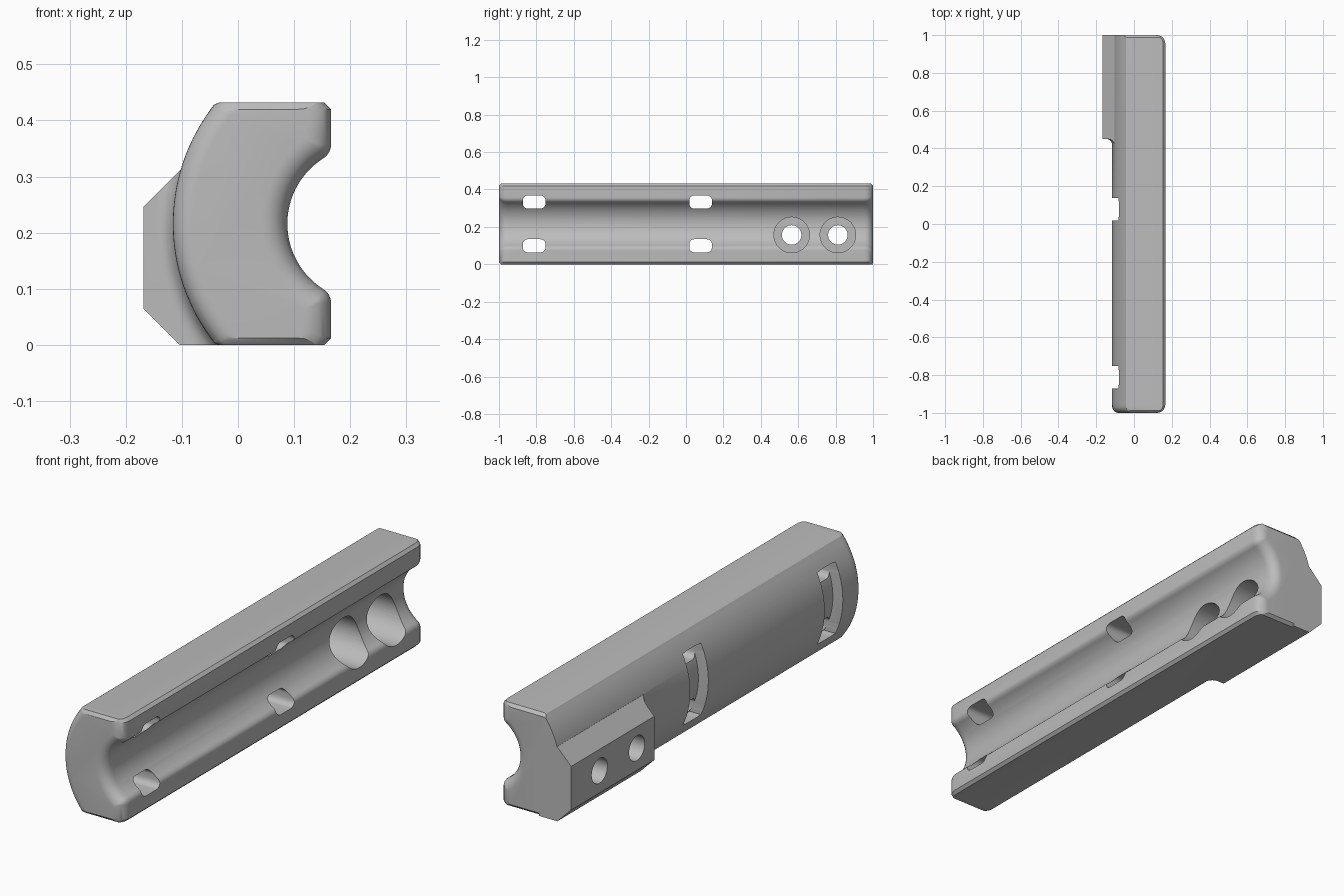
import bpy, bmesh
from math import sin, cos, pi, sqrt, asin, atan2, radians

cube = bpy.data.objects.get("Cube")
if cube:
    bpy.data.objects.remove(cube)

# Shared dimensions: the shell is a ring segment about one long axis
CX, CZ = 0.226, 0.216
R_OUT, R_IN, LIP, HALF = 0.342, 0.138, 0.166, 0.216

grey = bpy.data.materials.new("matte grey")
grey.use_nodes = True
grey.diffuse_color = (0.5, 0.5, 0.5, 1)
grey.node_tree.nodes["Principled BSDF"].inputs["Base Color"].default_value = (0.5, 0.5, 0.5, 1)


def loft(name, rings):
    """Closed solid through matching rings of 3D points."""
    bm = bmesh.new()
    loops = [[bm.verts.new(p) for p in ring] for ring in rings]
    n = len(loops[0])
    for a, b in zip(loops, loops[1:]):
        for i in range(n):
            j = (i + 1) % n
            bm.faces.new((a[i], a[j], b[j], b[i]))
    bm.faces.new(loops[0])
    bm.faces.new(loops[-1])
    bmesh.ops.recalc_face_normals(bm, faces=bm.faces)
    mesh = bpy.data.meshes.new(name)
    bm.to_mesh(mesh)
    bm.free()
    mesh.materials.append(grey)
    obj = bpy.data.objects.new(name, mesh)
    bpy.context.collection.objects.link(obj)
    return obj


def prism_y(name, pts, lo, hi):
    return loft(name, [[(x, y, z) for x, z in pts] for y in (lo, hi)])


def prism_x(name, pts, lo, hi):
    return loft(name, [[(x, y, z) for y, z in pts] for x in (lo, hi)])


def arc(cx, cz, r, a, b, n):
    return [(cx + r * cos(a + (b - a) * i / n), cz + r * sin(a + (b - a) * i / n))
            for i in range(n + 1)]


def circle(cx, cz, r, n=48):
    return arc(cx, cz, r, 0, 2 * pi, n)[:-1]


def rounded_rect(cy, cz, w, h, r):
    pts = []
    for k, (sx, sz) in enumerate(((1, 1), (-1, 1), (-1, -1), (1, -1))):
        pts += arc(cy + sx * (w / 2 - r), cz + sz * (h / 2 - r), r,
                   k * pi / 2, (k + 1) * pi / 2, 6)
    return pts


def combine(target, tool, operation):
    mod = target.modifiers.new(operation, "BOOLEAN")
    mod.operation, mod.object, mod.solver = operation, tool, "EXACT"
    bpy.ops.object.select_all(action="DESELECT")
    bpy.context.view_layer.objects.active = target
    target.select_set(True)
    bpy.ops.object.modifier_apply(modifier=mod.name)
    bpy.data.objects.remove(tool)


def section(d_in, d_out, d_top):
    """Cross-section inset on the groove side, the outer arc and the flats."""
    h, ro, ri, lip = HALF - d_top, R_OUT - d_out, R_IN + d_in, LIP - d_in
    end = pi - asin((h - 0.01) / ro)
    half = arc(CX, 0, ro, pi, end, 24)
    half += [(half[-1][0] + 0.004, h - 0.004), (half[-1][0] + 0.013, h)]
    half += [(lip - 0.012, h), (lip, h - 0.012)]
    r = max(0.03 - d_in, 0.006)
    fx = lip - r
    fz = sqrt((ri + r) ** 2 - (fx - CX) ** 2)
    half += arc(fx, fz, r, 0, atan2(-fz, CX - fx), 6)
    half += arc(CX, 0, ri, atan2(fz, fx - CX), pi, 20)[1:]
    full = half + [(x, -z) for x, z in half[-2:0:-1]]
    return [(x, CZ + z) for x, z in full]


def round_inset(s, r):
    return r - sqrt(r * r - (r - s) ** 2) if s < r else 0


# Shell with softened ends
steps = [0, 0.001, 0.004, 0.008, 0.012, 0.02, 0.03, 0.045]
rings = []
for front in (True, False):
    for s in (steps if front else steps[::-1]):
        pts = section(round_inset(s, 0.045),
                      round_inset(s, 0.035) if front else 0, max(0, 0.012 - s))
        y = -1 + s if front else 1 - s
        rings.append([(x, y, z) for x, z in pts])
body = loft("grip_shell", rings)

# Mounting block, blended into the shell at its front end
block = prism_y("mounting_block", [(-0.168, 0.064), (-0.168, 0.247), (-0.103, 0.312),
                                   (-0.02, 0.312), (-0.02, 0), (-0.104, 0), (-0.118, 0.014)],
                0.41, 1)
flare = [(0.40, R_OUT - 0.006), (0.42, R_OUT - 0.002)]
flare += [(0.42 + 0.03 * sin(t * pi / 12), R_OUT + 0.03 * (1 - cos(t * pi / 12)))
          for t in range(1, 7)]
flare += [(0.4501, 0.6), (1.05, 0.6)]
flare_tool = loft("flare_tool", [[(x, y, z) for x, z in circle(CX, CZ, r, 128)]
                                 for y, r in flare])
combine(block, flare_tool, "INTERSECT")
combine(body, block, "UNION")

# Counterbored bolt holes
for y in (0.565, 0.812):
    combine(body, prism_x("bolt_hole", circle(y, 0.157, 0.052), -0.3, 0.3), "DIFFERENCE")
    combine(body, prism_x("counterbore", circle(y, 0.157, 0.095), -0.08, 0.3), "DIFFERENCE")

# Strap channels: an arc across the outside and two windows into the groove
for y in (-0.812, 0.078):
    a = asin(0.15 / 0.296)
    pts = arc(CX, CZ, 0.296, pi - a, pi + a, 24)
    pts += [(-0.3, CZ - 0.15), (-0.3, CZ + 0.15)]
    combine(body, prism_y("strap_channel", pts, y - 0.06, y + 0.06), "DIFFERENCE")
    for side in (-1, 1):
        window = rounded_rect(y, CZ + side * 0.117, 0.121, 0.07, 0.026)
        combine(body, prism_x("strap_window", window, -0.3, 0.3), "DIFFERENCE")

# Smooth curved faces, crisp edges
bpy.ops.object.select_all(action="DESELECT")
bpy.context.view_layer.objects.active = body
body.select_set(True)
bpy.ops.object.shade_smooth_by_angle(angle=radians(30))
